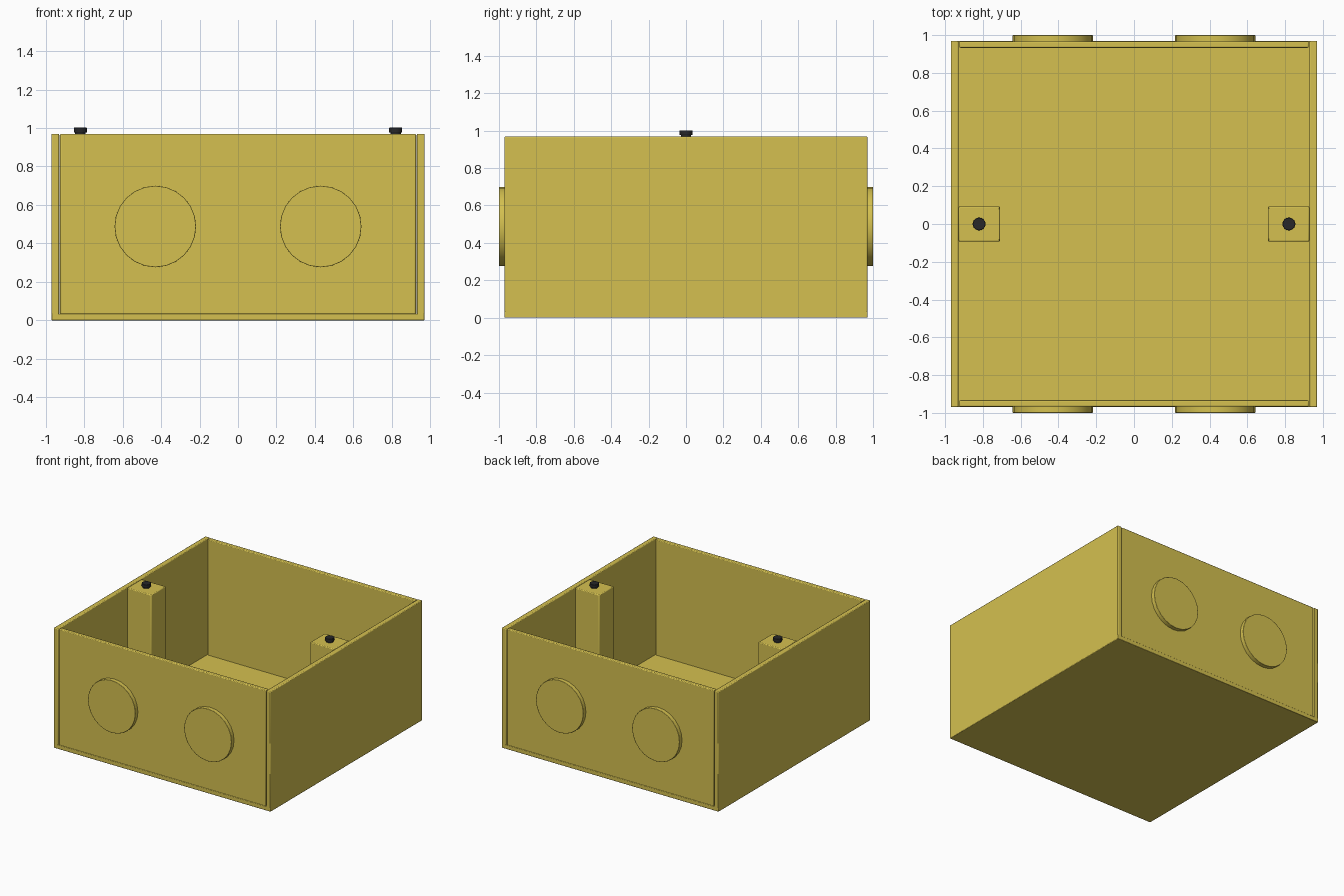
import bpy
from math import radians

cube = bpy.data.objects.get("Cube")
if cube:
    bpy.data.objects.remove(cube, do_unlink=True)


def material(name, colour):
    m = bpy.data.materials.new(name)
    m.use_nodes = True
    m.diffuse_color = colour
    m.node_tree.nodes["Principled BSDF"].inputs["Base Color"].default_value = colour
    return m


YELLOW = material("mustard yellow", (0.66, 0.53, 0.08, 1))
BLACK = material("screw black", (0.02, 0.02, 0.022, 1))


def finish(name, mat, bevel):
    ob = bpy.context.object
    ob.name = name
    ob.data.materials.append(mat)
    bpy.ops.object.transform_apply(location=False, rotation=True, scale=True)
    if bevel:
        mod = ob.modifiers.new("Soft edges", "BEVEL")
        mod.width = bevel
        mod.segments = 2
        mod.limit_method = "ANGLE"
    bpy.ops.object.shade_smooth_by_angle(angle=radians(35))
    return ob


def box(name, low, high, bevel=0.006):
    centre = [(a + b) / 2 for a, b in zip(low, high)]
    bpy.ops.mesh.primitive_cube_add(size=1, location=centre)
    bpy.context.object.scale = [b - a for a, b in zip(low, high)]
    return finish(name, YELLOW, bevel)


def disc(name, centre, radius, depth, sides, mat, bevel, tilt=0):
    bpy.ops.mesh.primitive_cylinder_add(vertices=sides, radius=radius, depth=depth,
                                        location=centre, rotation=(tilt, 0, 0))
    return finish(name, mat, bevel)


HALF = 0.97      # half width of the box, also its height
FLOOR = 0.035    # floor thickness
INNER = 0.93     # inside face of the walls
GAP = 0.925      # end of the front and back walls, leaving a seam

# Floor plate
box("floor", (-HALF, -HALF, 0), (HALF, HALF, FLOOR), 0.004)

for side, label in ((1, "left"), (-1, "right")):
    # Side wall
    xs = sorted((side * INNER, side * HALF))
    box(label + "_wall", (xs[0], -HALF, 0.004), (xs[1], HALF, HALF))

    # Screw post against the side wall
    xs = sorted((side * 0.71, side * (INNER - 0.002)))
    box(label + "_post", (xs[0], -0.093, FLOOR), (xs[1], 0.093, 0.968))

    # Screw with a narrower neck below the head
    disc(label + "_screw_neck", (side * 0.82, 0, 0.965), 0.028, 0.03, 16, BLACK, 0)
    disc(label + "_screw_head", (side * 0.82, 0, 0.989), 0.034, 0.026, 16, BLACK, 0.003)

for side, label in ((-1, "front"), (1, "back")):
    # End wall between the side walls
    ys = sorted((side * 0.933, side * (HALF - 0.003)))
    box(label + "_wall", (-GAP, ys[0], FLOOR - 0.02), (GAP, ys[1], HALF))

    # Raised round knockouts
    for x, place in ((0.43, "left"), (-0.43, "right")):
        disc(f"{label}_{place}_knockout", (x, side * 0.98, 0.488), 0.212, 0.04,
             24, YELLOW, 0.002, radians(90))
